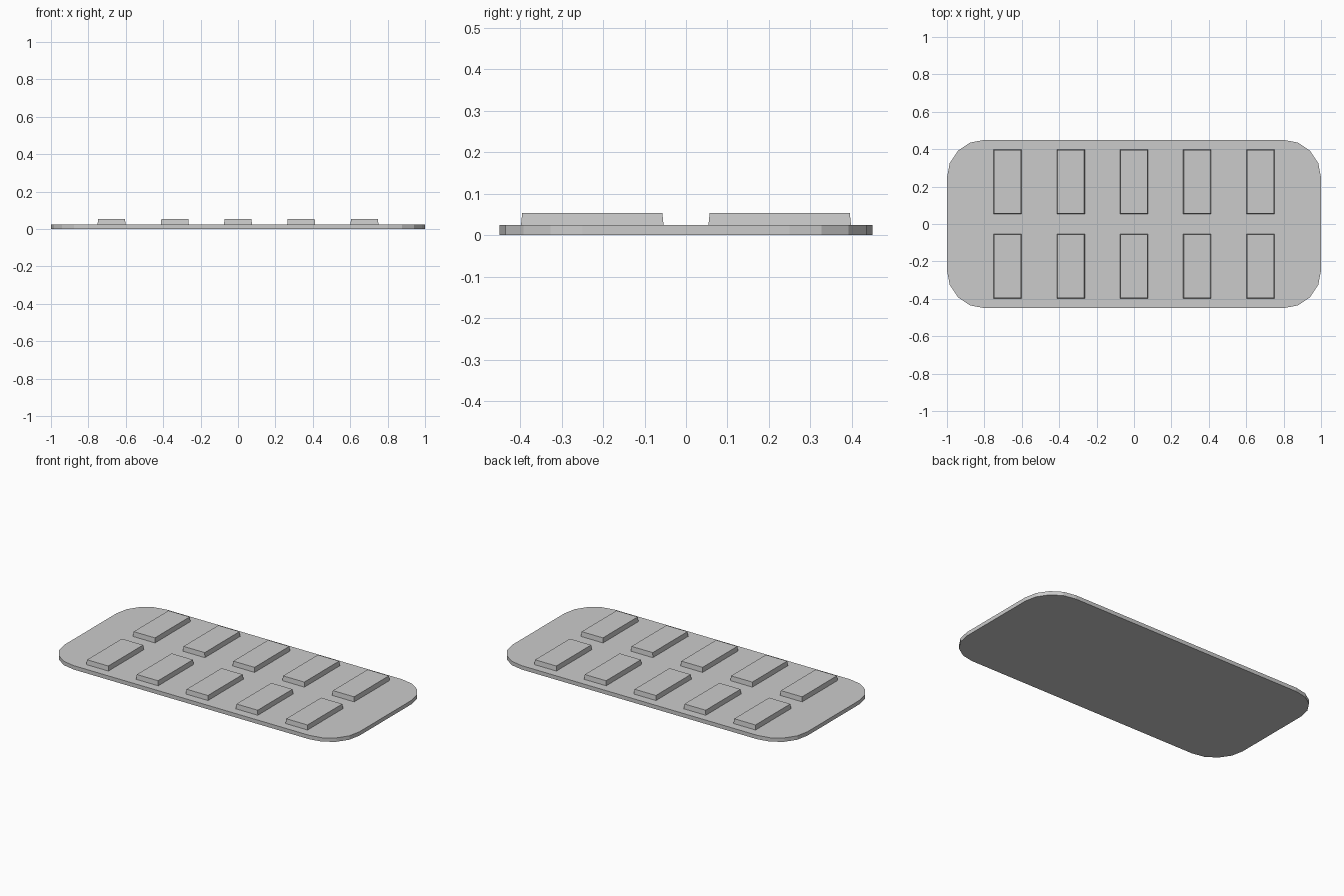
import bpy
import bmesh
from math import cos, sin, pi

cube = bpy.data.objects.get("Cube")
if cube:
    bpy.data.objects.remove(cube, do_unlink=True)

grey = bpy.data.materials.new("light_grey")
grey.use_nodes = True
colour = (0.6, 0.6, 0.6, 1)
grey.diffuse_color = colour
grey.node_tree.nodes["Principled BSDF"].inputs["Base Color"].default_value = colour

PLATE_TOP = 0.024
PAD_TOP = 0.053


def add_loft(name, bottom, top, z0, z1, location=(0, 0, 0)):
    """Closed solid between two matching outlines."""
    bm = bmesh.new()
    low = [bm.verts.new((x, y, z0)) for x, y in bottom]
    high = [bm.verts.new((x, y, z1)) for x, y in top]
    bm.faces.new(low[::-1])
    bm.faces.new(high)
    n = len(low)
    for i in range(n):
        j = (i + 1) % n
        bm.faces.new((low[i], low[j], high[j], high[i]))
    mesh = bpy.data.meshes.new(name)
    bm.to_mesh(mesh)
    bm.free()
    mesh.materials.append(grey)
    obj = bpy.data.objects.new(name, mesh)
    obj.location = location
    bpy.context.collection.objects.link(obj)
    return obj


def rounded_rectangle(half_x, half_y, radius, segments):
    points = []
    corners = ((1, 1), (-1, 1), (-1, -1), (1, -1))
    for quarter, (sx, sy) in enumerate(corners):
        for step in range(segments + 1):
            a = (quarter + step / segments) * pi / 2
            points.append((sx * (half_x - radius) + radius * cos(a),
                           sy * (half_y - radius) + radius * sin(a)))
    return points


def rectangle(hx, hy):
    return [(hx, hy), (-hx, hy), (-hx, -hy), (hx, -hy)]


# Base plate with faceted round corners
outline = rounded_rectangle(1, 0.45, 0.2, 4)
add_loft("base_plate", outline, outline, 0, PLATE_TOP)

# Two rows of five slightly tapered pads
for row, y in (("front", -0.226), ("back", 0.226)):
    for column in range(5):
        add_loft(f"{row}_pad_{column + 1}", rectangle(0.075, 0.172),
                 rectangle(0.072, 0.169), PLATE_TOP, PAD_TOP,
                 ((column - 2) * 0.338, y, 0))
